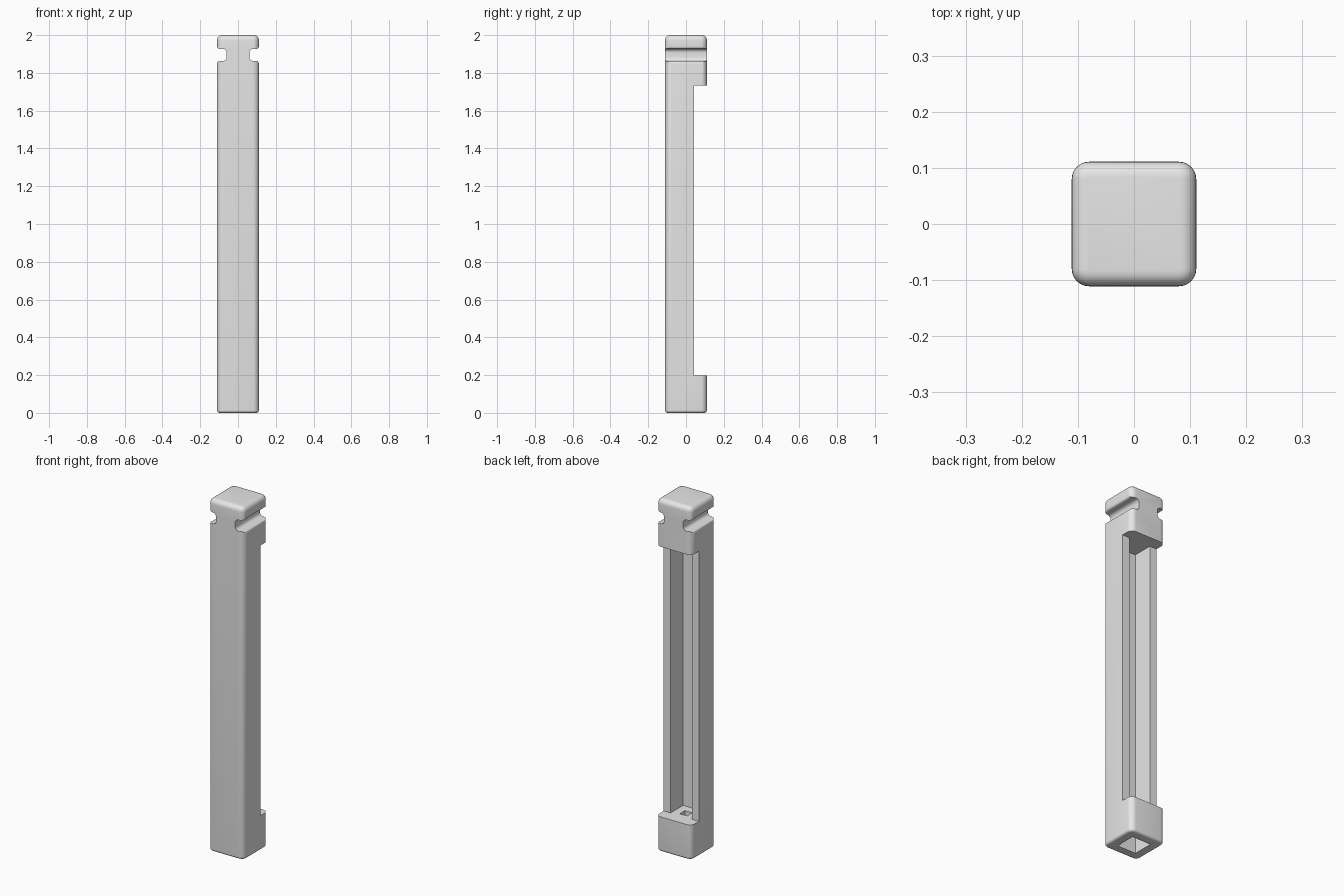
import bpy, bmesh, math
from mathutils import Matrix

if "Cube" in bpy.data.objects:
    bpy.data.objects.remove(bpy.data.objects["Cube"], do_unlink=True)

HALF = 0.111    # half width of the post
HEIGHT = 2.0

grey = bpy.data.materials.new("plain grey")
grey.use_nodes = True
grey.diffuse_color = (0.8, 0.8, 0.8, 1)
grey.node_tree.nodes["Principled BSDF"].inputs["Base Color"].default_value = grey.diffuse_color


def make_object(name, bm):
    bmesh.ops.recalc_face_normals(bm, faces=bm.faces)
    mesh = bpy.data.meshes.new(name)
    bm.to_mesh(mesh)
    bm.free()
    mesh.materials.append(grey)
    obj = bpy.data.objects.new(name, mesh)
    bpy.context.collection.objects.link(obj)
    return obj


def box_mesh(x, y, z):
    """Box from (min, max) ranges."""
    bm = bmesh.new()
    size = [b - a for a, b in (x, y, z)]
    mid = [(a + b) / 2 for a, b in (x, y, z)]
    bmesh.ops.create_cube(bm, size=1, matrix=Matrix.Translation(mid) @ Matrix.Diagonal((*size, 1)))
    return bm


def arc(cx, cz, r, start, end, steps=6):
    angles = [math.radians(start + (end - start) * i / steps) for i in range(steps + 1)]
    return [(cx + r * math.cos(a), cz + r * math.sin(a)) for a in angles]


def round_edges(bm, test, radius):
    edges = [e for e in bm.edges if test(e)]
    bmesh.ops.bevel(bm, geom=edges, offset=radius, segments=6, profile=0.5,
                    affect='EDGES', clamp_overlap=True)


def level(z):
    return lambda e: all(abs(v.co.z - z) < 1e-5 for v in e.verts)


def cut(target, cutter):
    cutter.hide_render = True
    mod = target.modifiers.new("cut", 'BOOLEAN')
    mod.operation = 'DIFFERENCE'
    mod.solver = 'EXACT'
    mod.object = cutter
    bpy.context.view_layer.objects.active = target
    bpy.ops.object.modifier_apply(modifier=mod.name)
    bpy.data.objects.remove(cutter, do_unlink=True)


# Square post with rounded corners and ends
bm = box_mesh((-HALF, HALF), (-HALF, HALF), (0, HEIGHT))
round_edges(bm, lambda e: abs(e.verts[0].co.z - e.verts[1].co.z) > 1, 0.031)
round_edges(bm, level(HEIGHT), 0.027)
round_edges(bm, level(0), 0.014)
post = make_object("post", bm)

# Side grooves below the cap, filleted at the neck and flared at the mouth
NECK, MID, GAP, FILLET, LIP = 0.06, 1.895, 0.032, 0.02, 0.015
mouth = HALF - LIP
upper = [(HALF + 0.03, MID + GAP + LIP)]
upper += arc(mouth, MID + GAP + LIP, LIP, 0, -90)
upper += arc(NECK + FILLET, MID + GAP - FILLET, FILLET, 90, 180)
profile = upper + [(x, 2 * MID - z) for x, z in reversed(upper)]
for side in (-1, 1):
    bm = bmesh.new()
    face = bm.faces.new([bm.verts.new((side * x, -0.2, z)) for x, z in profile])
    swept = bmesh.ops.extrude_face_region(bm, geom=[face])["geom"]
    bmesh.ops.translate(bm, vec=(0, 0.4, 0),
                        verts=[v for v in swept if isinstance(v, bmesh.types.BMVert)])
    cut(post, make_object("groove_cutter", bm))

# Back recess, inner channel, bottom socket and the small hole joining them
LOW, HIGH = 0.198, 1.732
for name, x, y, z in (
    ("recess_cutter", 0.2, (0.043, 0.2), (LOW, HIGH)),
    ("channel_cutter", 0.067, (-0.07, 0.1), (LOW, HIGH)),
    ("socket_cutter", 0.058, (-0.058, 0.058), (-0.1, 0.16)),
    ("hole_cutter", 0.023, (-0.023, 0.023), (0.1, 0.25)),
):
    cut(post, make_object(name, box_mesh((-x, x), y, z)))

# Smooth rounded edges, crisp cut edges
bpy.ops.object.select_all(action='DESELECT')
post.select_set(True)
bpy.context.view_layer.objects.active = post
bpy.ops.object.shade_smooth_by_angle(angle=math.radians(35))
